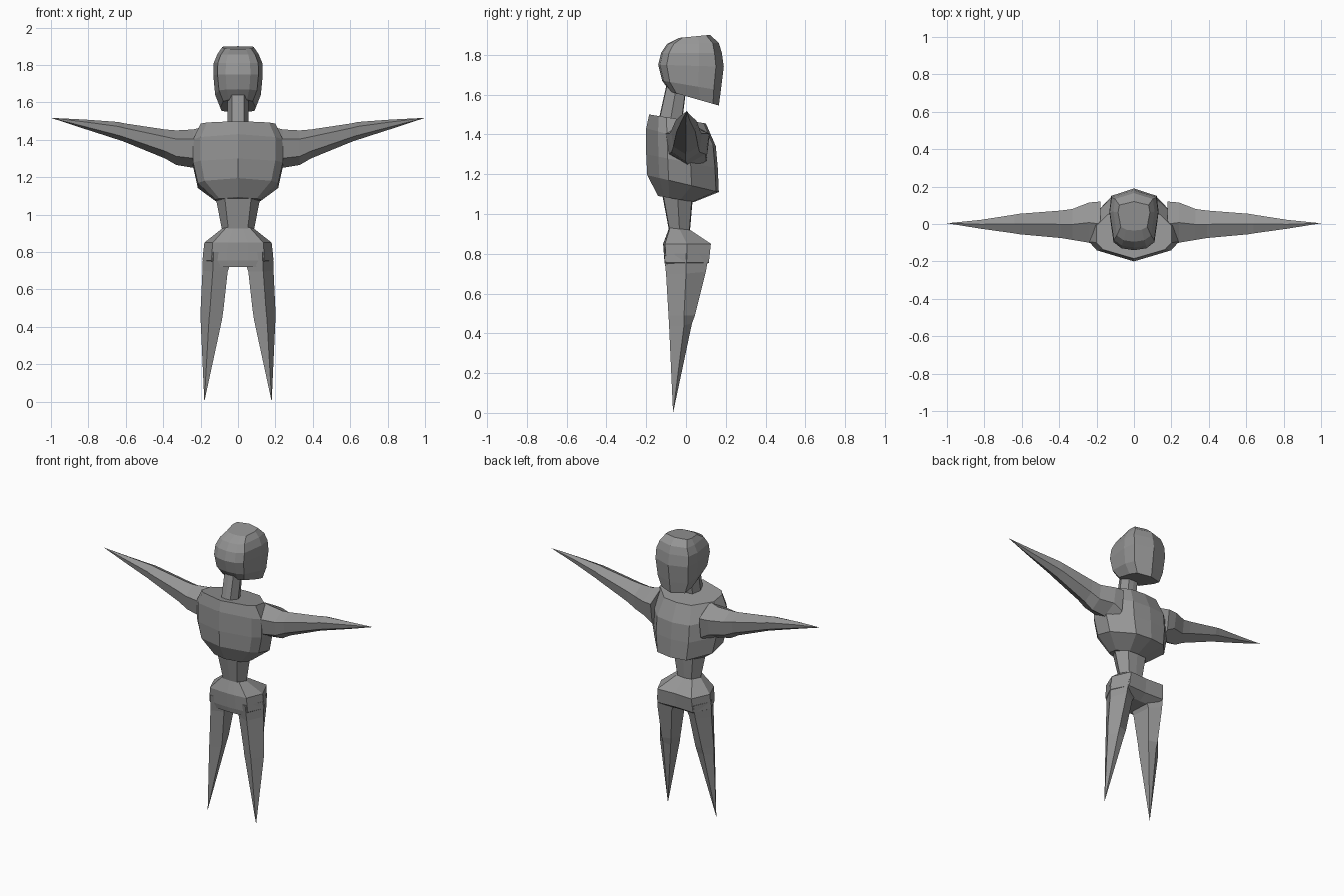
import bpy, bmesh

grey = bpy.data.materials.new("plain grey")
grey.diffuse_color = (0.3, 0.3, 0.3, 1)


def loft(name, rings, tip=None, mirror=False):
    """Skin a list of equal-length point rings; close with caps or a pointed tip."""
    bm = bmesh.new()
    rows = [[bm.verts.new(p) for p in ring] for ring in rings]
    n = len(rows[0])
    for a, b in zip(rows, rows[1:]):
        for i in range(n):
            j = (i + 1) % n
            bm.faces.new((a[i], a[j], b[j], b[i]))
    bm.faces.new(rows[0])
    if tip:
        t = bm.verts.new(tip)
        for i in range(n):
            bm.faces.new((rows[-1][i], rows[-1][(i + 1) % n], t))
    else:
        bm.faces.new(rows[-1])
    bmesh.ops.recalc_face_normals(bm, faces=bm.faces)
    me = bpy.data.meshes.new(name)
    bm.to_mesh(me)
    bm.free()
    me.materials.append(grey)
    ob = bpy.data.objects.new(name, me)
    bpy.context.collection.objects.link(ob)
    if mirror:
        ob.modifiers.new("mirror", 'MIRROR').use_mirror_merge = False
    return ob


def body(name, half, rows):
    """half: (width fraction, front-to-back fraction); rows: (width, y front, y back, z front, z back)."""
    outline = half + [(-x, t) for x, t in reversed(half) if x > 0]
    return loft(name, [[(x * w, yf + (yb - yf) * t, zf + (zb - zf) * t) for x, t in outline]
                       for w, yf, yb, zf, zb in rows])


# Head: rounded face, deep skull, jaw sloping down to the back
body("head", [(0, 0), (.5, .03), (.83, .13), (1, .62), (.92, .88), (0, 1)], [
    (.095, -.08, .165, 1.615, 1.545),
    (.122, -.12, .175, 1.67, 1.62),
    (.132, -.14, .19, 1.75, 1.74),
    (.13, -.125, .18, 1.81, 1.81),
    (.11, -.095, .165, 1.855, 1.86),
    (.085, -.035, .12, 1.885, 1.9)])

# Neck
slim = [(0, 0), (.6, .03), (1, .5), (.6, .97), (0, 1)]
body("neck", slim, [(.055, -.14, -.02, 1.46, 1.46), (.055, -.1, 0, 1.64, 1.62)])

# Chest: ridged front, broad back
body("chest", [(0, 0), (.83, .17), (1, .3), (1, .62), (.5, .96), (0, 1)], [
    (.12, -.14, .04, 1.09, 1.06),
    (.215, -.195, .165, 1.195, 1.11),
    (.24, -.2, .16, 1.3, 1.23),
    (.24, -.2, .15, 1.43, 1.34),
    (.2, -.185, .1, 1.5, 1.455)])

# Waist
body("waist", slim, [(.085, -.085, .02, .915, .915), (.12, -.12, .035, 1.1, 1.09)])

# Hips, with the underside rising between the legs
body("hips", [(0, 0), (.3, .01), (.75, .04), (1, .5), (.7, 1), (0, .97)], [
    (.14, -.1, .06, .72, .72),
    (.19, -.108, .115, .755, .755),
    (.18, -.115, .125, .85, .85),
    (.085, -.085, .02, .93, .92)])

# Legs: five-sided, tapering to a point
loft("legs", [
    [(.02, -.09, .8), (.13, -.11, .8), (.187, .0, .8), (.135, .115, .8), (.02, .07, .8)],
    [(.055, -.07, .695), (.135, -.1, .695), (.19, 0, .7), (.14, .1, .71), (.065, .06, .695)],
    [(.078, -.055, .49), (.15, -.088, .49), (.2, -.01, .49), (.15, .045, .49), (.09, .03, .49)],
    [(.085, -.055, .44), (.155, -.085, .44), (.2, -.01, .44), (.15, .03, .45), (.1, .02, .44)],
], tip=(.18, -.065, 0), mirror=True)

# Arms: six-sided, tapering to a point
section = [(0, 1, 1), (1, 0, .8), (.9, 0, .3), (.2, .5, 0), (0, 1, .3), (0, 1, .8)]
arm_rows = [(.18, -.12, .12, 1.2, 1.47), (.24, -.1, .115, 1.25, 1.455),
            (.33, -.085, .08, 1.265, 1.45), (.39, -.075, .072, 1.30, 1.455),
            (.61, -.055, .055, 1.39, 1.488), (.64, -.05, .05, 1.4, 1.495),
            (.82, -.025, .022, 1.458, 1.508)]
rings = []
for x, y0, y1, z0, z1 in arm_rows:
    h = z1 - z0
    m = (y0 + y1) / 2
    rings.append([(x, m, z1), (x, y0, z0 + .75 * h), (x, y0 * .85, z0 + .25 * h),
                  (x, m, z0), (x, y1 * .85, z0 + .25 * h), (x, y1, z0 + .75 * h)])
loft("arms", rings, tip=(1, .004, 1.517), mirror=True)
